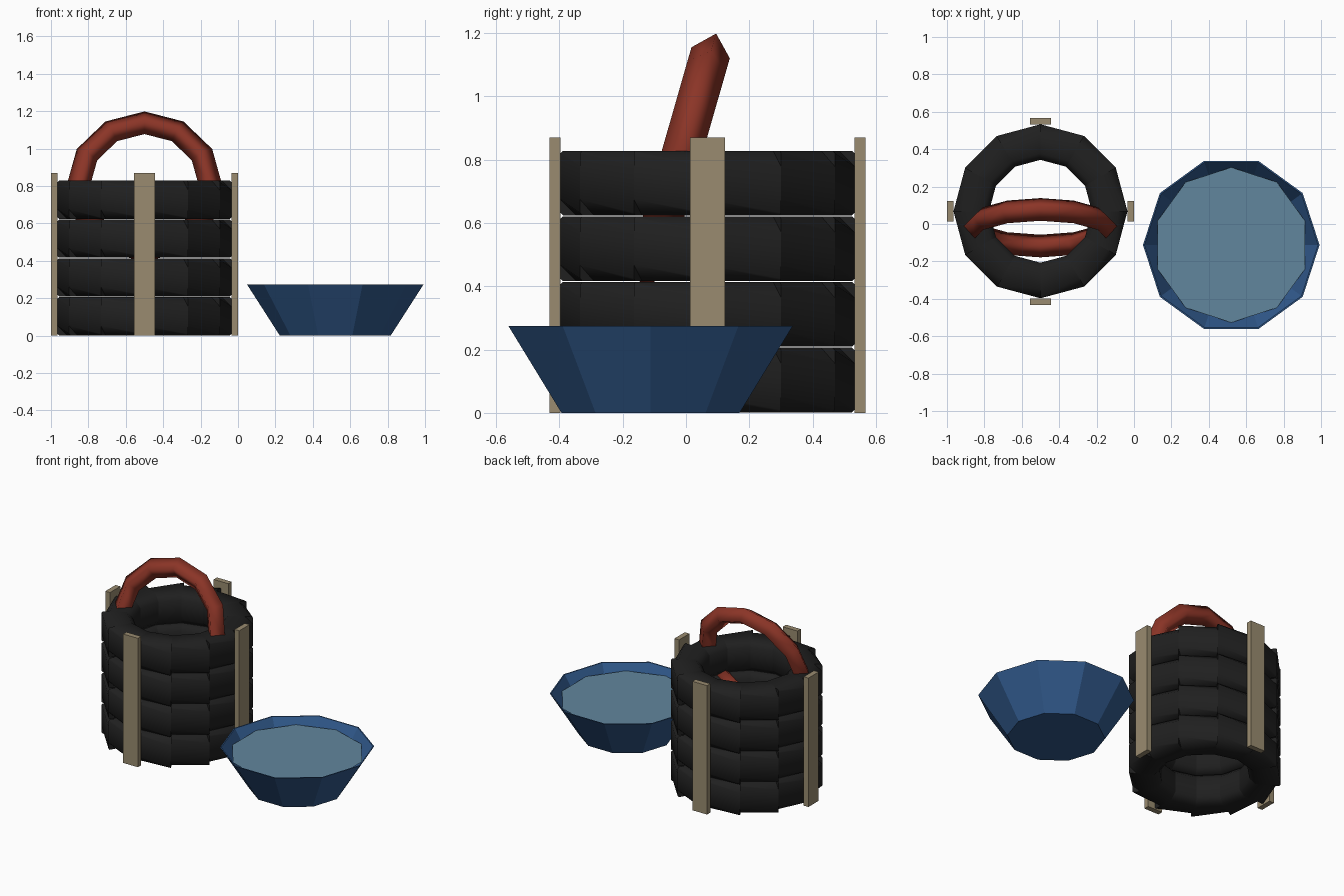
import bpy, bmesh, math
from math import cos, sin, pi

if "Cube" in bpy.data.objects:
    bpy.data.objects.remove(bpy.data.objects["Cube"])

CX, CY = -0.5, 0.068      # centre of the stack
BX, BY = 0.52, -0.112     # centre of the bowl


def material(name, rgb):
    m = bpy.data.materials.new(name)
    m.diffuse_color = (*rgb, 1)
    m.use_nodes = True
    m.node_tree.nodes["Principled BSDF"].inputs["Base Color"].default_value = m.diffuse_color
    return m


def finish(name, bm, mat, loc, smooth=None):
    bmesh.ops.recalc_face_normals(bm, faces=bm.faces)
    me = bpy.data.meshes.new(name)
    bm.to_mesh(me)
    bm.free()
    me.materials.append(mat)
    ob = bpy.data.objects.new(name, me)
    bpy.context.collection.objects.link(ob)
    ob.location = loc
    if smooth:
        bpy.ops.object.select_all(action='DESELECT')
        bpy.context.view_layer.objects.active = ob
        ob.select_set(True)
        bpy.ops.object.shade_smooth_by_angle(angle=math.radians(smooth))
    return ob


def ring(bm, r, z, n, phase=0.0):
    return [bm.verts.new((r * cos(phase + 2 * pi * i / n), r * sin(phase + 2 * pi * i / n), z))
            for i in range(n)]


def bridge(bm, a, b):
    n = len(a)
    for i in range(n):
        bm.faces.new((a[i], a[(i + 1) % n], b[(i + 1) % n], b[i]))


rubber = material("rubber", (0.014, 0.014, 0.014))
wood = material("wood", (0.32, 0.26, 0.16))
red = material("red_rubber", (0.26, 0.035, 0.02))
blue = material("blue_plastic", (0.03, 0.1, 0.26))
water = material("water", (0.12, 0.24, 0.34))


# Tyre section: chamfered box whose outer corners change along each segment
def section(top, bottom):
    ri, ro, h, c = 0.275, 0.465, 0.102, 0.035
    return [(ri + c, h), (ro - top, h), (ro, h - top), (ro, bottom - h),
            (ro - bottom, -h), (ri + c, -h), (ri, c - h), (ri, h - c)]


# Four stacked tyres, each of twelve shingled segments
for k in range(4):
    bm = bmesh.new()
    for i in range(12):
        ends = []
        for a, prof in ((i, section(0.008, 0.05)), (i + 1, section(0.05, 0.008))):
            t = a * pi / 6
            ends.append([bm.verts.new((r * cos(t), r * sin(t), z)) for r, z in prof])
        bridge(bm, *ends)
        bm.faces.new(ends[0])
        bm.faces.new(ends[1])
    finish(f"tyre_{k + 1}", bm, rubber, (CX, CY, 0.104 + 0.2075 * k), 50)

# Four upright planks around the stack
for k in range(4):
    bm = bmesh.new()
    bmesh.ops.create_cube(bm, size=1)
    for v in bm.verts:
        v.co = (v.co.x * 0.035 + 0.4825, v.co.y * 0.11, (v.co.z + 0.5) * 0.87)
    ob = finish(f"plank_{k + 1}", bm, wood, (CX, CY, 0))
    ob.rotation_euler.z = k * pi / 2

# Leaning red ring in the stack
bpy.ops.mesh.primitive_torus_add(major_segments=12, minor_segments=4,
                                 major_radius=0.355, minor_radius=0.063,
                                 location=(CX, -0.02, 0.797),
                                 rotation=(math.radians(74), 0, 0))
hoop = bpy.context.object
hoop.name = "leaning_ring"
hoop.data.materials.append(red)
bpy.ops.object.shade_smooth()

# Thin-walled ten-sided bowl
bm = bmesh.new()
loops = [ring(bm, r, z, 10) for r, z in ((0.296, 0), (0.472, 0.274), (0.464, 0.274), (0.292, 0.008))]
for a, b in zip(loops, loops[1:]):
    bridge(bm, a, b)
bm.faces.new(loops[0])
bm.faces.new(loops[-1])
finish("bowl", bm, blue, (BX, BY, 0))

# Water surface
bm = bmesh.new()
bm.faces.new(ring(bm, 0.415, 0.23, 10, pi / 10))
finish("water_surface", bm, water, (BX, BY, 0))
